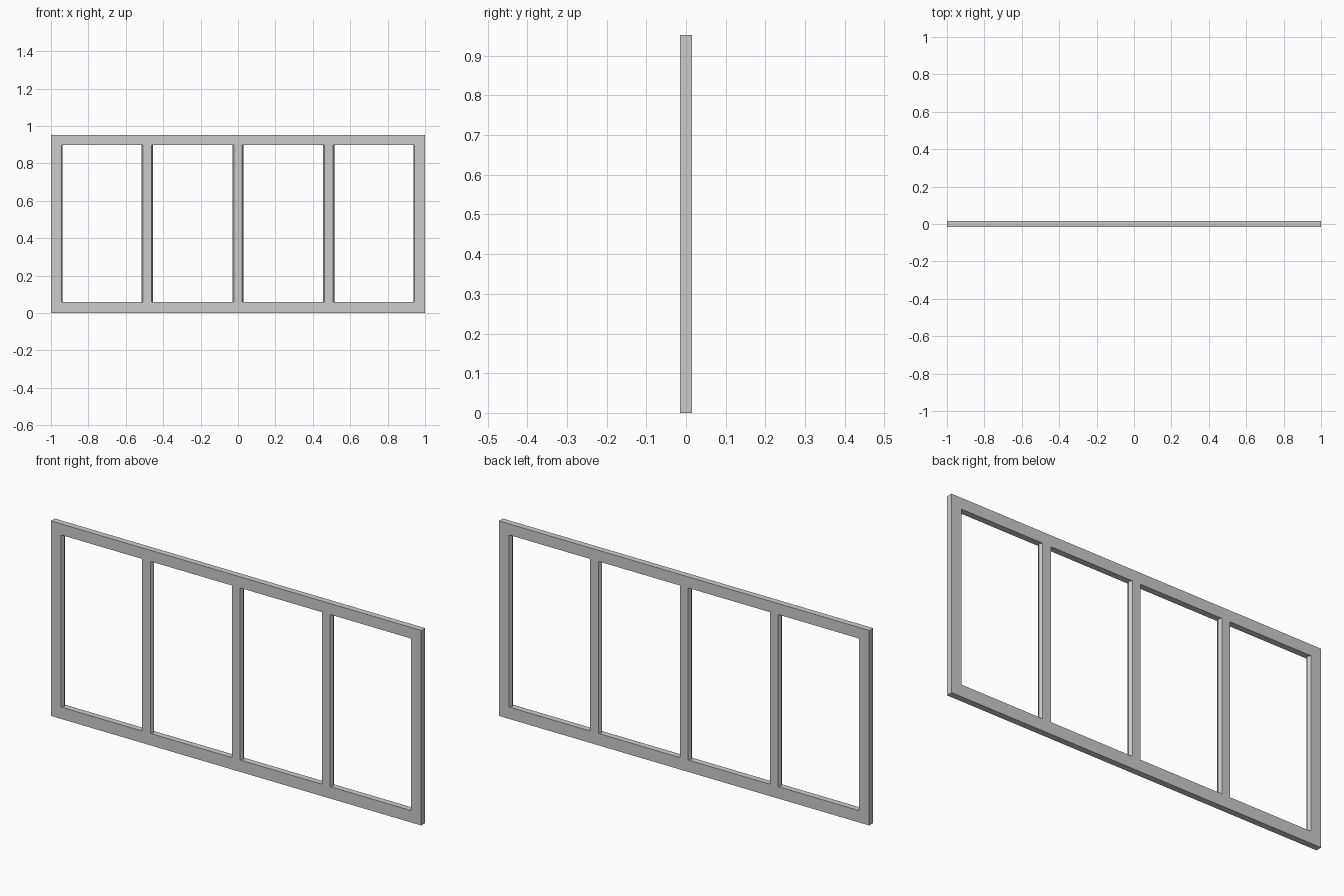
import bpy, bmesh
from mathutils import Vector

if "Cube" in bpy.data.objects:
    bpy.data.objects.remove(bpy.data.objects["Cube"])

WIDTH, HEIGHT, HALF_Y = 2.0, 0.952, 0.015
Z_LOW, Z_HIGH = 0.058, 0.898      # opening height
RIDGE = 0.008                     # ridge along the jambs at mid depth
# opening edges on the front face, mirrored about x = 0
OPENINGS = [(0.022, 0.463), (0.507, 0.945)]
OPENINGS += [(-b, -a) for a, b in OPENINGS]


def prism(name, outline, z0, z1):
    """Extrude an (x, y) outline upward from z0 to z1."""
    bm = bmesh.new()
    face = bm.faces.new([bm.verts.new((x, y, z0)) for x, y in outline])
    ext = bmesh.ops.extrude_face_region(bm, geom=[face])
    for v in ext["geom"]:
        if isinstance(v, bmesh.types.BMVert):
            v.co += Vector((0, 0, z1 - z0))
    bmesh.ops.recalc_face_normals(bm, faces=bm.faces)
    mesh = bpy.data.meshes.new(name)
    bm.to_mesh(mesh)
    bm.free()
    obj = bpy.data.objects.new(name, mesh)
    bpy.context.collection.objects.link(obj)
    return obj


# Slab that becomes the rails, stiles and mullions
h = WIDTH / 2
frame = prism("panel_frame",
              [(-h, -HALF_Y), (h, -HALF_Y), (h, HALF_Y), (-h, HALF_Y)], 0, HEIGHT)

# Openings whose jambs meet in a shallow ridge at mid depth
bpy.context.view_layer.objects.active = frame
far = 0.05
for a, b in OPENINGS:
    section = [(a, -far), (b, -far), (b, -HALF_Y), (b - RIDGE, 0), (b, HALF_Y),
               (b, far), (a, far), (a, HALF_Y), (a + RIDGE, 0), (a, -HALF_Y)]
    cutter = prism("opening_cutter", section, Z_LOW, Z_HIGH)
    cutter.hide_render = True
    mod = frame.modifiers.new("opening", 'BOOLEAN')
    mod.operation = 'DIFFERENCE'
    mod.solver = 'EXACT'
    mod.object = cutter
    bpy.ops.object.modifier_apply(modifier=mod.name)
    bpy.data.objects.remove(cutter)
